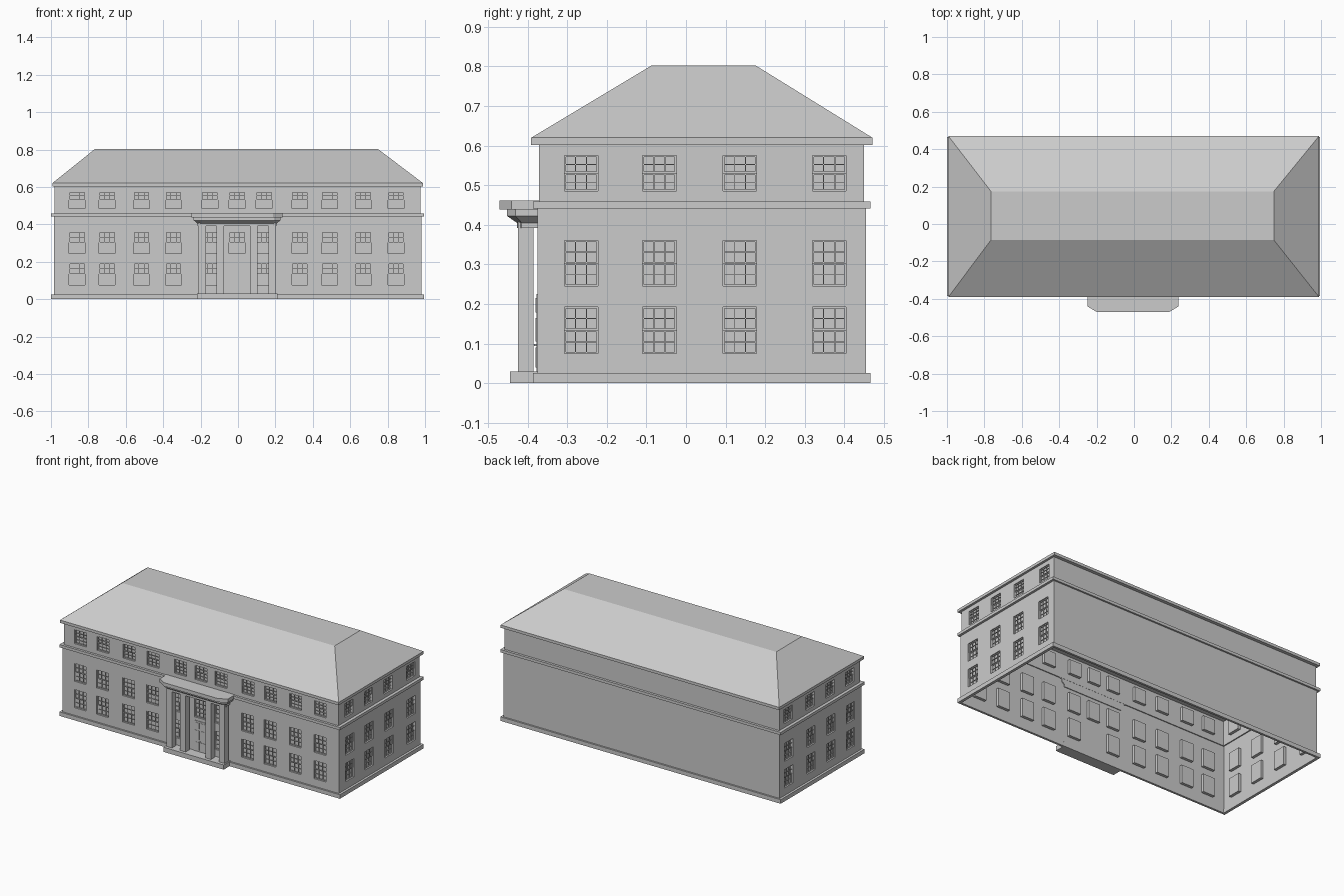
import bpy, bmesh

if "Cube" in bpy.data.objects:
    bpy.data.objects.remove(bpy.data.objects["Cube"])

CX = -0.005                                   # entrance axis


def finish(name, bm):
    bmesh.ops.remove_doubles(bm, verts=bm.verts, dist=1e-5)
    bmesh.ops.recalc_face_normals(bm, faces=bm.faces)
    me = bpy.data.meshes.new(name)
    bm.to_mesh(me)
    bm.free()
    ob = bpy.data.objects.new(name, me)
    bpy.context.collection.objects.link(ob)
    return ob


def quad(bm, pts):
    return bm.faces.new([bm.verts.new(p) for p in pts])


def add_box(bm, lo, hi):
    m = bmesh.ops.create_cube(bm, size=1)
    for v in m['verts']:
        v.co = [(lo[i] + hi[i]) / 2 + v.co[i] * (hi[i] - lo[i]) for i in range(3)]


def loft(name, loops, cap=True):
    """Stack of equal-sized point loops joined by side faces."""
    bm = bmesh.new()
    rings = [[bm.verts.new(p) for p in l] for l in loops]
    for a, b in zip(rings, rings[1:]):
        for i in range(len(a)):
            j = (i + 1) % len(a)
            bm.faces.new((a[i], a[j], b[j], b[i]))
    if cap:
        bm.faces.new(rings[0])
        bm.faces.new(rings[-1])
    return finish(name, bm)


def rect(x0, x1, y0, y1, z):
    return [(x0, y0, z), (x1, y0, z), (x1, y1, z), (x0, y1, z)]


def band(name, z0, z1, outer, inner):
    """Rectangular ring running round the walls."""
    loops = [rect(*inner, z0), rect(*outer, z0), rect(*outer, z1),
             rect(*inner, z1), rect(*inner, z0)]
    return loft(name, loops, cap=False)


def wall(bm, P, u0, u1, z0, z1, holes):
    """Flat wall with rectangular openings; P maps (u, z, depth) to space."""
    us = sorted({u0, u1, *[h[0] for h in holes], *[h[1] for h in holes]})
    zs = sorted({z0, z1, *[h[2] for h in holes], *[h[3] for h in holes]})
    for a, b in zip(us, us[1:]):
        for c, d in zip(zs, zs[1:]):
            u, z = (a + b) / 2, (c + d) / 2
            if not any(h[0] < u < h[1] and h[2] < z < h[3] for h in holes):
                quad(bm, [P(a, c, 0), P(b, c, 0), P(b, d, 0), P(a, d, 0)])


def bar(bm, P, a, b, c, d, e0, e1):
    p, q = P(a, c, e0), P(b, d, e1)
    add_box(bm, [min(s, t) for s, t in zip(p, q)], [max(s, t) for s, t in zip(p, q)])


def window(bm, P, a, b, c, d):
    """Reveal, glass and two sashes with glazing bars."""
    D, f, g = 0.018, 0.004, 0.0012
    ring = [(a, c), (b, c), (b, d), (a, d)]
    for i in range(4):
        p, q = ring[i], ring[(i + 1) % 4]
        quad(bm, [P(*p, 0), P(*q, 0), P(*q, D), P(*p, D)])
    quad(bm, [P(*p, D) for p in ring])
    m = (c + d) / 2
    for lo, hi, e in ((m, d, 0.006), (c, m, 0.010)):
        e1 = e + 0.004
        bar(bm, P, a, a + f, lo, hi, e, e1)
        bar(bm, P, b - f, b, lo, hi, e, e1)
        bar(bm, P, a, b, lo, lo + f, e, e1)
        bar(bm, P, a, b, hi - f, hi, e, e1)
        for k in (1, 2):
            u = a + (b - a) * k / 3
            bar(bm, P, u - g, u + g, lo, hi, e, e1)
        z = (lo + hi) / 2
        bar(bm, P, a, b, z - g, z + g, e, e1)


FRONT_U = [-0.86, -0.70, -0.516, -0.345, -0.15, CX, 0.14, 0.33, 0.49, 0.67, 0.845]
SIDE_U = [-0.265, -0.067, 0.136, 0.362]
LOW, MID, TOP = (0.075, 0.192), (0.245, 0.36), (0.485, 0.575)
DOOR = (CX - 0.043, CX + 0.043, 0.03, 0.225)


def storey(name, x0, x1, y0, y1, z0, z1, rows, door=None):
    walls, wins = bmesh.new(), bmesh.new()
    sides = ((lambda u, z, d: (u, y0 + d, z), x0, x1, FRONT_U),
             (lambda u, z, d: (x1 - d, u, z), y0, y1, SIDE_U),
             (lambda u, z, d: (x0 + d, u, z), y0, y1, SIDE_U))
    for n, (P, a, b, centres) in enumerate(sides):
        holes = [(u - 0.0425, u + 0.0425, *r) for u in centres for r in rows
                 if not (door and n == 0 and u == CX and r == LOW)]
        for h in holes:
            window(wins, P, *h)
        wall(walls, P, a, b, z0, z1, holes)
    quad(walls, [(x1, y1, z0), (x0, y1, z0), (x0, y1, z1), (x1, y1, z1)])
    finish(name + "_walls", walls)
    finish(name + "_windows", wins)


# Walls and windows (open underneath, plain back)
storey("lower", -0.985, 0.98, -0.375, 0.455, 0, 0.45, (LOW, MID), DOOR)
storey("upper", -0.98, 0.975, -0.371, 0.45, 0.45, 0.61, (TOP,))

# Plinth and belt course
inner = (-0.982, 0.977, -0.372, 0.452)
band("plinth", 0, 0.026, (-1, 0.995, -0.386, 0.466), inner)
band("belt_course", 0.441, 0.459, (-1, 0.995, -0.386, 0.466),
     (-0.978, 0.973, -0.369, 0.448))

# Hipped roof with eaves and flat top
loft("roof", [rect(-0.993, 0.99, -0.391, 0.471, 0.602),
              rect(-0.993, 0.99, -0.391, 0.471, 0.62),
              rect(-0.765, 0.748, -0.086, 0.175, 0.803)])

# Porch floor
bm = bmesh.new()
add_box(bm, (CX - 0.215, -0.445, 0), (CX + 0.215, -0.374, 0.03))
finish("porch_floor", bm)

# Square columns
bm = bmesh.new()
for s in (-1, 1):
    for u in (0.09, 0.187):
        x = CX + s * u
        add_box(bm, (x - 0.02, -0.425, 0.03), (x + 0.02, -0.385, 0.41))
finish("porch_columns", bm)


# Canopy with clipped corners and stepped moulding below
def clipped(w, y, c, z):
    return [(CX - w, -0.37, z), (CX - w, y + c * 0.6, z), (CX - w + c, y, z),
            (CX + w - c, y, z), (CX + w, y + c * 0.6, z), (CX + w, -0.37, z)]


loft("porch_canopy", [clipped(0.212, -0.427, 0.02, 0.392), clipped(0.212, -0.427, 0.02, 0.405),
                      clipped(0.232, -0.452, 0.035, 0.422), clipped(0.232, -0.452, 0.035, 0.438),
                      clipped(0.243, -0.471, 0.05, 0.438), clipped(0.243, -0.471, 0.05, 0.461)])

# Door: leaf, raised panels and knob
bm = bmesh.new()
a, b, c, d = DOOR
add_box(bm, (a, -0.378, c), (b, -0.374, d))
for x in (CX - 0.021, CX + 0.021):
    for z0, z1 in ((0.04, 0.09), (0.105, 0.165), (0.178, 0.215)):
        add_box(bm, (x - 0.015, -0.380, z0), (x + 0.015, -0.377, z1))
add_box(bm, (CX - 0.002, -0.384, 0.094), (CX + 0.002, -0.377, 0.099))
finish("front_door", bm)
